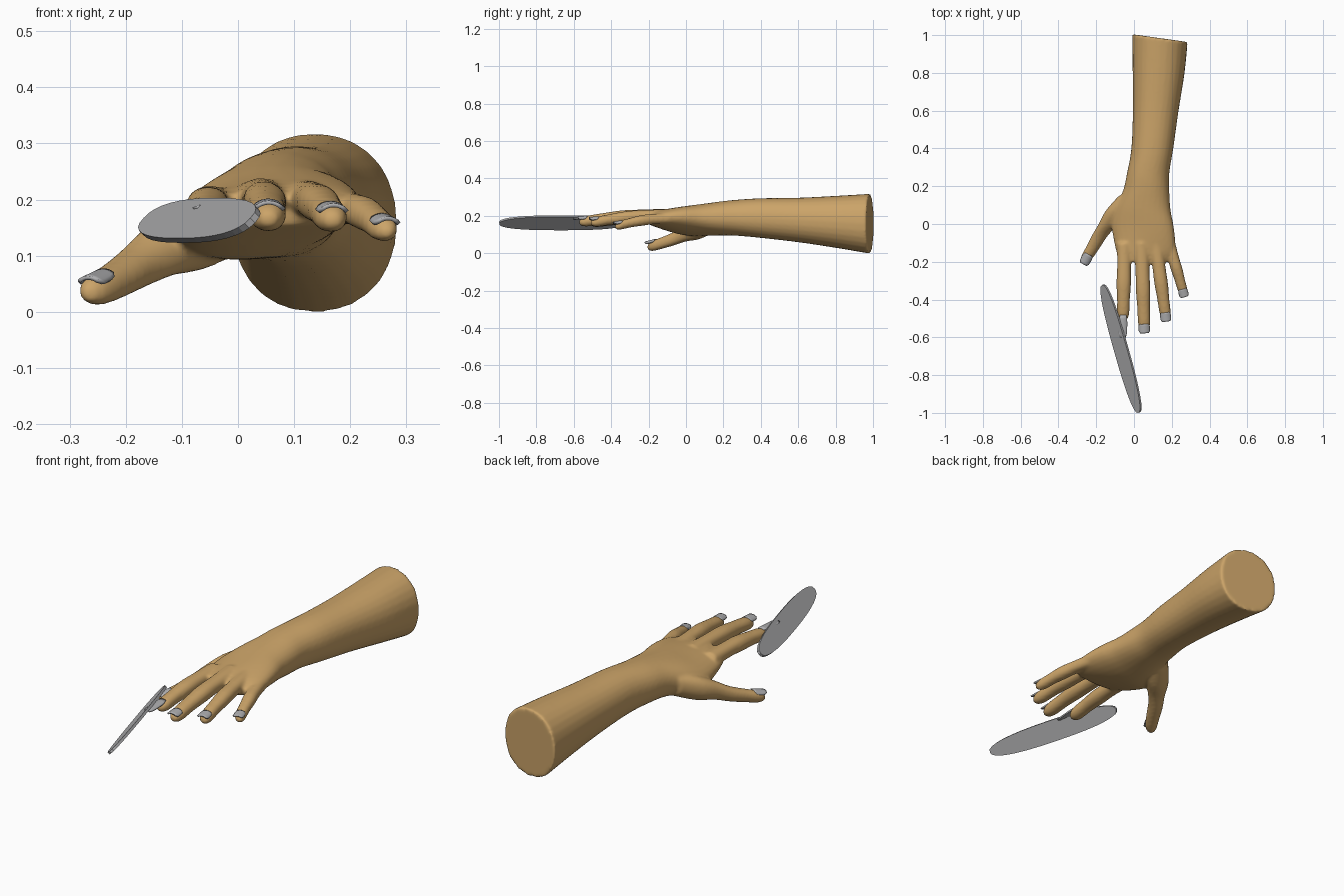
import bpy, bmesh
from math import sin, cos, pi, radians, copysign
from mathutils import Vector, Matrix

cube = bpy.data.objects.get("Cube")
if cube:
    bpy.data.objects.remove(cube, do_unlink=True)


def material(name, color):
    m = bpy.data.materials.new(name)
    m.use_nodes = True
    m.diffuse_color = (*color, 1)
    m.node_tree.nodes["Principled BSDF"].inputs["Base Color"].default_value = (*color, 1)
    return m


skin = material("tan skin", (0.60, 0.37, 0.14))
grey = material("nail grey", (0.42, 0.42, 0.43))


def finish(name, bm, mat):
    bmesh.ops.recalc_face_normals(bm, faces=bm.faces)
    mesh = bpy.data.meshes.new(name)
    bm.to_mesh(mesh)
    bm.free()
    mesh.materials.append(mat)
    ob = bpy.data.objects.new(name, mesh)
    bpy.context.collection.objects.link(ob)
    return ob


def spow(v, e):
    return copysign(abs(v) ** e, v)


def refine(stations, steps=4):
    """Smooth curve through the stations (Catmull-Rom)."""
    pts = [stations[0], *stations, stations[-1]]
    out = []
    for a, b, c, d in zip(pts, pts[1:], pts[2:], pts[3:]):
        for i in range(steps):
            t = i / steps
            out.append([q + 0.5 * t * (r - p + t * (2 * p - 5 * q + 4 * r - s
                        + t * (3 * (q - r) + s - p)))
                        for p, q, r, s in zip(a, b, c, d)])
    return out + [list(stations[-1])]


def loft(bm, stations, sides=28):
    """Oval rings; station = y, centre x, centre z, half width, half height, roll, slant."""
    rings = []
    for y, cx, cz, rx, rz, roll, slant in refine(stations):
        co, si = cos(radians(roll)), sin(radians(roll))
        ring = []
        for i in range(sides):
            a = 2 * pi * i / sides
            u, v = rx * spow(cos(a), 0.92), rz * spow(sin(a), 0.92)
            x = u * co - v * si
            ring.append(bm.verts.new((cx + x, y - slant * x, cz + u * si + v * co)))
        rings.append(ring)
    for r, s in zip(rings, rings[1:]):
        for i in range(sides):
            j = (i + 1) % sides
            bm.faces.new((r[i], r[j], s[j], s[i]))
    bm.faces.new(rings[0])
    bm.faces.new(rings[-1])


def finger(bm, root, tip, r):
    root, tip = Vector(root), Vector(tip)
    shape = ((0, 1.1), (0.3, 1.0), (0.52, 1.04), (0.72, 0.92),
             (0.9, 0.87), (0.97, 0.62), (1, 0.25))
    stations = []
    for t, k in shape:
        p = root.lerp(tip, t)
        stations.append((p.y, p.x, p.z + 0.012 * sin(pi * t), r * k, r * k * 0.9, 0, 0))
    loft(bm, stations)


def nail(name, tip, root, r, length, over, spread=60):
    """Thin curved plate wrapped over the top of a fingertip."""
    tip = Vector(tip)
    d = (tip - Vector(root)).normalized()
    side = d.cross(Vector((0, 0, 1))).normalized()
    up = side.cross(d)
    bm = bmesh.new()
    nu, nv = 8, 6
    rows = []
    for j in range(nv + 1):
        v = j / nv
        taper = 1 - 0.35 * abs(2 * v - 1) ** 4
        row = []
        for i in range(nu + 1):
            a = radians(spread) * (2 * i / nu - 1) * taper
            p = tip + d * (over - length * (1 - v)) + side * r * sin(a) + up * r * 0.92 * cos(a)
            row.append(bm.verts.new(p))
        rows.append(row)
    for p, q in zip(rows, rows[1:]):
        for i in range(nu):
            bm.faces.new((p[i], p[i + 1], q[i + 1], q[i]))
    for f in bm.faces:
        f.smooth = True
    ob = finish(name, bm, grey)
    sol = ob.modifiers.new("thickness", "SOLIDIFY")
    sol.thickness = 0.007
    sol.offset = 0


# Forearm, wrist and palm
body = bmesh.new()
loft(body, [
    (0.984, 0.137, 0.158, 0.147, 0.160, 0, 0.14),
    (0.80, 0.130, 0.168, 0.137, 0.139, 0, 0.05),
    (0.60, 0.115, 0.178, 0.121, 0.119, 0, 0),
    (0.40, 0.097, 0.188, 0.111, 0.106, 0, 0),
    (0.27, 0.075, 0.190, 0.112, 0.096, 2, 0),
    (0.18, 0.065, 0.186, 0.122, 0.090, 5, 0),
    (0.08, 0.047, 0.178, 0.147, 0.082, 9, 0),
    (0.00, 0.045, 0.174, 0.165, 0.073, 10, 0),
    (-0.08, 0.055, 0.177, 0.164, 0.060, 7, 0),
    (-0.15, 0.062, 0.182, 0.155, 0.045, 3, 0),
    (-0.20, 0.060, 0.184, 0.130, 0.030, 0, 0)])

# Thumb
loft(body, [
    (0.15, -0.02, 0.165, 0.060, 0.055, 0, 0),
    (0.07, -0.080, 0.135, 0.070, 0.060, 0, 0),
    (0.00, -0.133, 0.110, 0.054, 0.047, 0, 0),
    (-0.06, -0.180, 0.080, 0.043, 0.037, 0, 0),
    (-0.12, -0.215, 0.058, 0.038, 0.032, 0, 0),
    (-0.17, -0.245, 0.042, 0.034, 0.029, 0, 0),
    (-0.195, -0.258, 0.036, 0.024, 0.022, 0, 0),
    (-0.206, -0.264, 0.033, 0.010, 0.010, 0, 0)])
nail("thumb_nail", (-0.264, -0.206, 0.035), (-0.20, -0.09, 0.066), 0.029, 0.06, 0.002)

# Fingers: name, root, tip, radius, nail length, nail overhang
fingers = [
    ("index", (-0.050, -0.10, 0.188), (-0.058, -0.515, 0.163), 0.037, 0.12, 0.085),
    ("middle", (0.040, -0.10, 0.202), (0.055, -0.572, 0.165), 0.037, 0.048, 0.004),
    ("ring", (0.115, -0.10, 0.202), (0.170, -0.510, 0.162), 0.035, 0.048, 0.004),
    ("little", (0.180, -0.08, 0.187), (0.266, -0.380, 0.142), 0.031, 0.044, 0.004)]
for name, root, tip, r, length, over in fingers:
    finger(body, root, tip, r)
    nail(name + "_nail", tip, root, r * 0.88, length, over, 40 if name == "index" else 58)

# Fuse the lofts into one smooth skin
hand = finish("hand_and_forearm", body, skin)
fuse = hand.modifiers.new("fuse", "REMESH")
fuse.mode = "VOXEL"
fuse.voxel_size = 0.007
fuse.use_smooth_shade = True
soft = hand.modifiers.new("soften", "SMOOTH")
soft.factor = 0.5
soft.iterations = 8

# Flat nail file, leaning against the index nail
bm = bmesh.new()
outline = [bm.verts.new((0.352 * spow(cos(a), 0.8), 0.05 * spow(sin(a), 0.8), -0.006))
           for a in (2 * pi * i / 32 for i in range(32))]
face = bm.faces.new(outline)
ext = bmesh.ops.extrude_face_region(bm, geom=[face])
bmesh.ops.translate(bm, vec=(0, 0, 0.012),
                    verts=[g for g in ext["geom"] if isinstance(g, bmesh.types.BMVert)])
long_axis = Vector((0.19, -0.675, 0)).normalized()
flat = Vector((-long_axis.y, long_axis.x, 0))
tilt = radians(46)
wide = flat * cos(tilt) + Vector((0, 0, sin(tilt)))
frame = Matrix((long_axis, wide, long_axis.cross(wide))).transposed().to_4x4()
bm.transform(Matrix.Translation((-0.069, -0.66, 0.163)) @ frame)
finish("nail_file", bm, grey)
